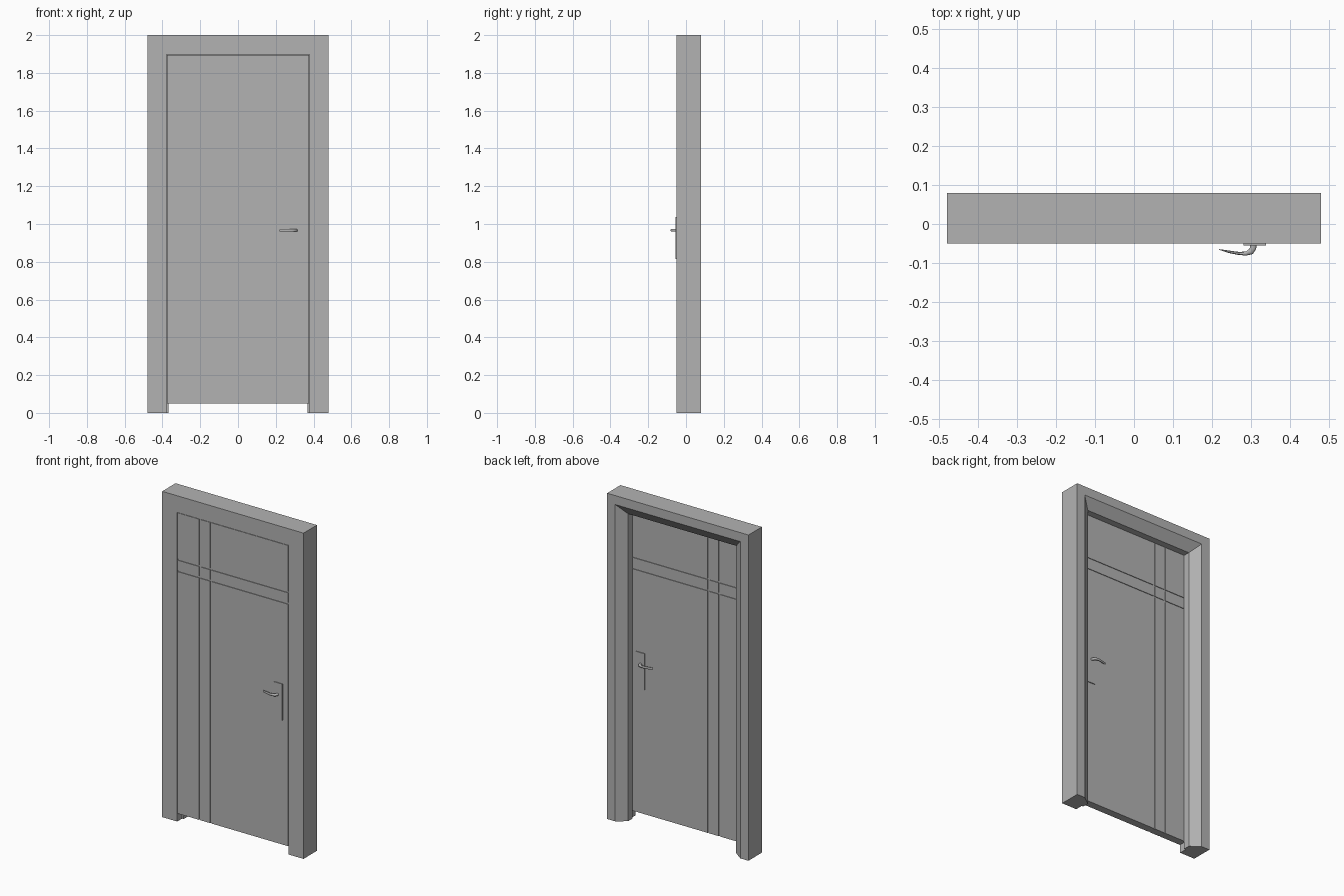
import bpy
import bmesh
from mathutils import Vector

cube = bpy.data.objects.get("Cube")
if cube:
    bpy.data.objects.remove(cube, do_unlink=True)

grey = bpy.data.materials.new("plain_grey")
grey.use_nodes = True
COLOUR = (0.45, 0.45, 0.45, 1)
grey.diffuse_color = COLOUR
grey.node_tree.nodes["Principled BSDF"].inputs["Base Color"].default_value = COLOUR

FRONT, BACK = -0.05, 0.08      # frame faces
LEAF_BACK = -0.003             # rear face of the door leaf
HALF, TOP = 0.48, 2.0


def finish(name, bm):
    bmesh.ops.recalc_face_normals(bm, faces=bm.faces)
    mesh = bpy.data.meshes.new(name)
    bm.to_mesh(mesh)
    bm.free()
    mesh.materials.append(grey)
    obj = bpy.data.objects.new(name, mesh)
    bpy.context.collection.objects.link(obj)
    return obj


def add_box(bm, x, y, z):
    verts = bmesh.ops.create_cube(bm, size=1)["verts"]
    for v in verts:
        v.co = [(r[0] + r[1]) / 2 + c * (r[1] - r[0]) for r, c in zip((x, y, z), v.co)]
    return verts


def loft(bm, rings):
    """Join closed rings of points with quads and cap both ends."""
    rings = [[bm.verts.new(p) for p in ring] for ring in rings]
    n = len(rings[0])
    for a, b in zip(rings, rings[1:]):
        for i in range(n):
            j = (i + 1) % n
            bm.faces.new((a[i], a[j], b[j], b[i]))
    bm.faces.new(rings[0])
    bm.faces.new(rings[-1])


# Door frame: a rebated, chamfered section (inset, y) mitred round three sides
section = [(0, FRONT), (0.102, FRONT), (0.102, LEAF_BACK), (0.113, LEAF_BACK),
           (0.113, 0.037), (0.055, BACK), (0, BACK)]
bm = bmesh.new()
loft(bm, [[(side * (HALF - d), y, 0 if foot else TOP - d) for d, y in section]
          for side, foot in ((-1, True), (-1, False), (1, False), (1, True))])
finish("door_frame", bm)

# Door leaf: recessed core with nine panels that leave decorative grooves
EDGE, BOTTOM, HEAD = 0.376, 0.05, 1.896
GROOVE, DEPTH = 0.01, 0.004


def spans(start, end, grooves):
    stops = [start] + [g + s * GROOVE / 2 for g in grooves for s in (-1, 1)] + [end]
    return list(zip(stops[::2], stops[1::2]))


bm = bmesh.new()
add_box(bm, (-EDGE, EDGE), (FRONT + DEPTH, LEAF_BACK - DEPTH), (BOTTOM, HEAD))
finish("leaf_core", bm)
bm = bmesh.new()
for xs in spans(-EDGE, EDGE, (-0.225, -0.15)):
    for zs in spans(BOTTOM, HEAD, (1.54, 1.61)):
        add_box(bm, xs, (FRONT, LEAF_BACK), zs)
finish("leaf_panels", bm)

# Handles: (x, distance from leaf, half width, half height) along the lever
lever_path = [(0.307, 0.000, 0.009, 0.007), (0.306, 0.012, 0.008, 0.007),
              (0.300, 0.021, 0.008, 0.007), (0.288, 0.026, 0.005, 0.007),
              (0.268, 0.0255, 0.004, 0.007), (0.242, 0.021, 0.003, 0.007),
              (0.219, 0.0155, 0.001, 0.006)]
LEVER_Z = 0.966


def handle(name, face, out):
    bm = bmesh.new()
    add_box(bm, (0.281, 0.339), sorted((face, face + out * 0.005)), (0.815, 1.037))
    finish(name + "_plate", bm)

    bm = bmesh.new()
    centres = [Vector((x, face + out * d, LEVER_Z)) for x, d, w, h in lever_path]
    rings = []
    for i, (x, d, w, h) in enumerate(lever_path):
        along = centres[min(i + 1, len(centres) - 1)] - centres[max(i - 1, 0)]
        across = along.normalized().cross(Vector((0, 0, 1))) * w
        up = Vector((0, 0, h))
        # Octagonal section with softened corners
        rings.append([centres[i] + across * a + up * b for a, b in
                      ((1, .5), (.5, 1), (-.5, 1), (-1, .5),
                       (-1, -.5), (-.5, -1), (.5, -1), (1, -.5))])
    loft(bm, rings)
    lever = finish(name + "_lever", bm)
    bpy.ops.object.select_all(action="DESELECT")
    lever.select_set(True)
    bpy.context.view_layer.objects.active = lever
    bpy.ops.object.shade_smooth_by_angle(angle=0.9)


handle("front_handle", FRONT, -1)
handle("back_handle", LEAF_BACK, 1)
